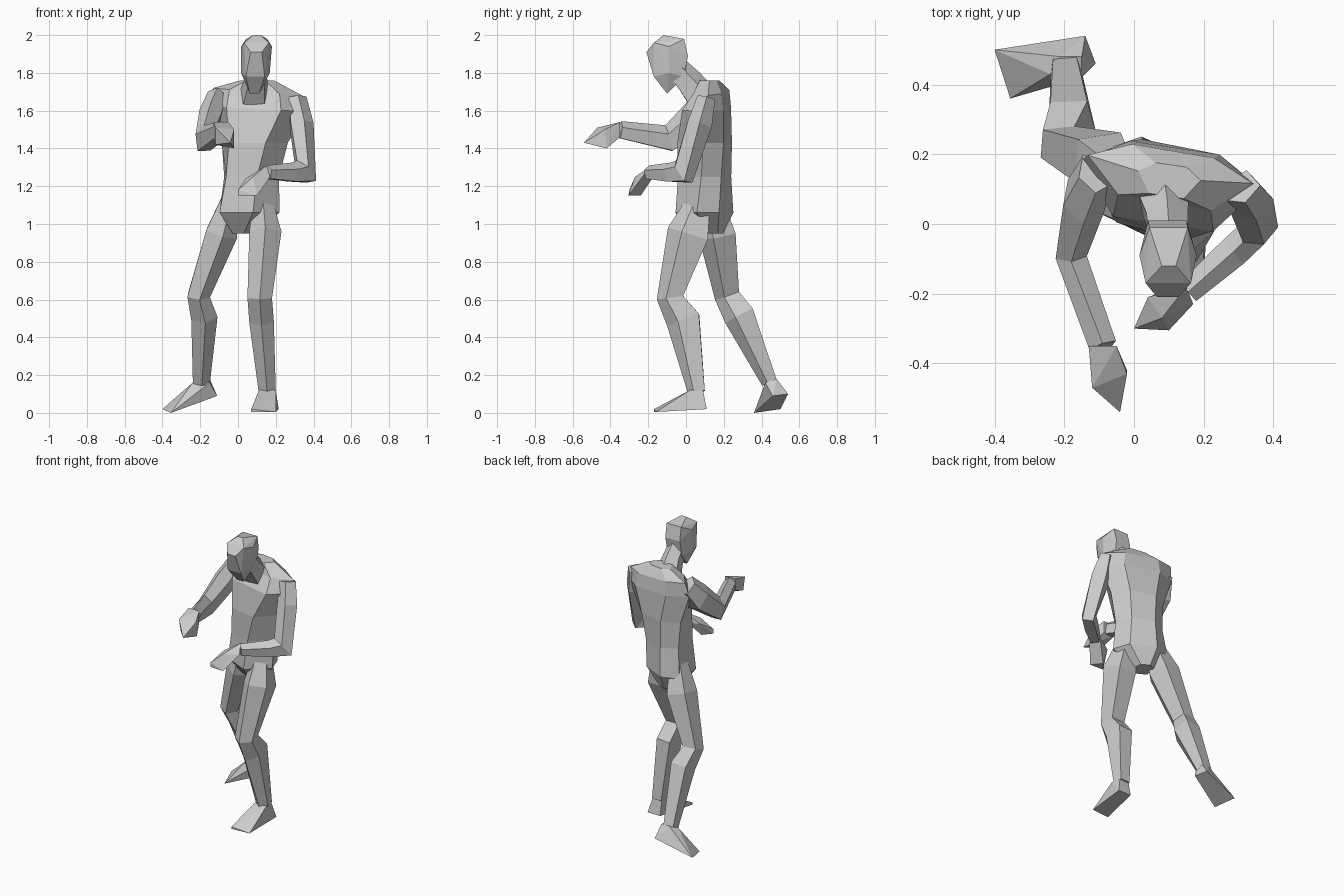
import bpy
import bmesh
import math
from mathutils import Vector

default_cube = bpy.data.objects.get("Cube")
if default_cube:
    bpy.data.objects.remove(default_cube, do_unlink=True)

# The single clay grey used on the whole figure
grey = bpy.data.materials.new("clay_grey")
grey.use_nodes = True
grey_value = (0.6, 0.6, 0.6, 1)
grey.diffuse_color = grey_value
grey.node_tree.nodes["Principled BSDF"].inputs["Base Color"].default_value = grey_value

# Cross-sections in units of width and depth, ridge or chest towards +depth
LIMB_SECTION = [(-.5, .15), (-.38, -.5), (.38, -.5), (.5, .15), (0, .5)]
TORSO_SECTION = [(-.5, -.15), (-.25, -.5), (.25, -.5), (.5, -.15), (.28, .5), (-.28, .5)]


def finish(name, bm):
    """Turn a bmesh into a flat shaded grey object."""
    bmesh.ops.recalc_face_normals(bm, faces=bm.faces)
    mesh = bpy.data.meshes.new(name)
    bm.to_mesh(mesh)
    bm.free()
    mesh.materials.append(grey)
    part = bpy.data.objects.new(name, mesh)
    bpy.context.scene.collection.objects.link(part)


def loft(name, rings):
    """Skin a list of equal point rings and cap both ends."""
    bm = bmesh.new()
    loops = [[bm.verts.new(point) for point in ring] for ring in rings]
    for lower, upper in zip(loops, loops[1:]):
        for i in range(len(lower)):
            j = (i + 1) % len(lower)
            bm.faces.new((lower[i], lower[j], upper[j], upper[i]))
    bm.faces.new(loops[0])
    bm.faces.new(loops[-1])
    finish(name, bm)


def limb(name, side_hint, stations):
    """Sweep the limb section along stations of (centre, width, depth)."""
    centres = [Vector(station[0]) for station in stations]
    last = len(centres) - 1
    rings = []
    for i, (_, width, depth) in enumerate(stations):
        before = (centres[i] - centres[max(i - 1, 0)]).normalized()
        after = (centres[min(i + 1, last)] - centres[i]).normalized()
        along = (before + after).normalized()
        side = Vector(side_hint)
        side = (side - along * side.dot(along)).normalized()
        front = along.cross(side)
        rings.append([centres[i] + side * width * u + front * depth * v
                      for u, v in LIMB_SECTION])
    loft(name, rings)


def hull(name, points):
    """Faceted solid wrapped round a few corner points."""
    bm = bmesh.new()
    for point in points:
        bm.verts.new(point)
    result = bmesh.ops.convex_hull(bm, input=bm.verts)
    loose = [v for v in result["geom_interior"] if isinstance(v, bmesh.types.BMVert)]
    bmesh.ops.delete(bm, geom=loose, context="VERTS")
    finish(name, bm)


def torso_ring(x, y, z, width, depth, yaw, drop=0):
    """Torso section turned about the spine, its left side lowered by drop."""
    c, s = math.cos(yaw), math.sin(yaw)
    return [Vector((x + width * u * c + depth * v * s,
                    y + width * u * s - depth * v * c,
                    z - drop * u))
            for u, v in TORSO_SECTION]


# Torso, from the crotch to the base of the neck
loft("torso", [
    torso_ring(.03, .13, .95, .12, .12, -.5),
    torso_ring(.045, .1, 1.06, .35, .25, -.45),
    torso_ring(.06, .1, 1.25, .31, .24, -.35),
    torso_ring(.08, .1, 1.43, .36, .25, -.25),
    torso_ring(.1, .11, 1.61, .52, .22, -.15, .03),
    torso_ring(.1, .135, 1.7, .48, .15, -.17, .04),
    torso_ring(.1, .125, 1.76, .18, .09, -.15),
])

# Neck leaning forward into the head
limb("neck", (1, 0, 0), [
    ((.085, .08, 1.68), .15, .16),
    ((.095, .02, 1.755), .12, .14),
    ((.1, -.05, 1.83), .11, .12),
])

# Head, mirrored about its middle: (y, z, half width)
head_profile = [
    (-.12, 2.0, .02), (-.01, 1.98, .055), (-.17, 1.96, .065),
    (-.21, 1.91, .03), (-.09, 1.94, .082), (.01, 1.89, .055),
    (-.09, 1.8, .076), (-.17, 1.78, .05), (-.1, 1.69, .025),
    (-.01, 1.78, .055),
]
hull("head", [(.1 - (2 - z) * .04 + sign * half, y, z)
              for y, z, half in head_profile for sign in (-1, 1)])

# Legs: hip, thigh, knee, calf, ankle
limb("left_leg", (1, 0, 0), [
    ((.13, .07, 1.13), .1, .12),
    ((.145, .01, .95), .17, .22),
    ((.115, -.085, .61), .13, .14),
    ((.125, -.015, .49), .13, .18),
    ((.155, .055, .11), .09, .09),
])
limb("right_leg", (1, .1, 0), [
    ((-.04, .13, 1.13), .1, .12),
    ((-.09, .16, .95), .17, .19),
    ((-.21, .215, .62), .12, .13),
    ((-.18, .28, .51), .14, .16),
    ((-.195, .44, .16), .09, .08),
])

# Feet: ankle, heel and toe corners
hull("left_foot", [
    (.11, .02, .12), (.2, .02, .12), (.12, .09, .12), (.19, .09, .12),
    (.12, .11, .02), (.215, .11, .02), (.07, -.17, .005), (.2, -.16, .005),
    (.07, -.17, .02),
])
hull("right_foot", [
    (-.24, .43, .16), (-.15, .42, .16), (-.21, .48, .18), (-.15, .48, .18),
    (-.14, .54, .1), (-.11, .46, .09), (-.4, .5, .02), (-.355, .36, 0),
])

# Arms: shoulder, upper arm, elbow, wrist
limb("left_arm", (.65, -.75, 0), [
    ((.305, .1, 1.67), .08, .1),
    ((.325, .065, 1.53), .12, .12),
    ((.35, -.02, 1.28), .09, .15),
    ((.285, -.08, 1.275), .09, .1),
    ((.155, -.195, 1.275), .07, .07),
])
limb("right_arm", (1, 0, 0), [
    ((-.11, .14, 1.68), .1, .13),
    ((-.145, .06, 1.58), .12, .17),
    ((-.18, -.09, 1.455), .09, .14),
    ((-.09, -.35, 1.5), .08, .09),
])

# Hands: wrist corners tapering to the fingertips
hull("left_hand", [
    (.17, -.23, 1.25), (.15, -.18, 1.31), (.12, -.18, 1.24),
    (.04, -.21, 1.24), (.08, -.27, 1.25), (.05, -.24, 1.15),
    (.1, -.305, 1.15), (0, -.3, 1.15), (0, -.3, 1.18),
])
hull("right_hand", [
    (-.13, -.35, 1.46), (-.13, -.35, 1.54), (-.05, -.35, 1.46),
    (-.05, -.35, 1.54), (-.12, -.47, 1.51), (-.12, -.45, 1.42),
    (-.02, -.42, 1.4), (-.02, -.43, 1.5), (-.04, -.54, 1.43),
])
